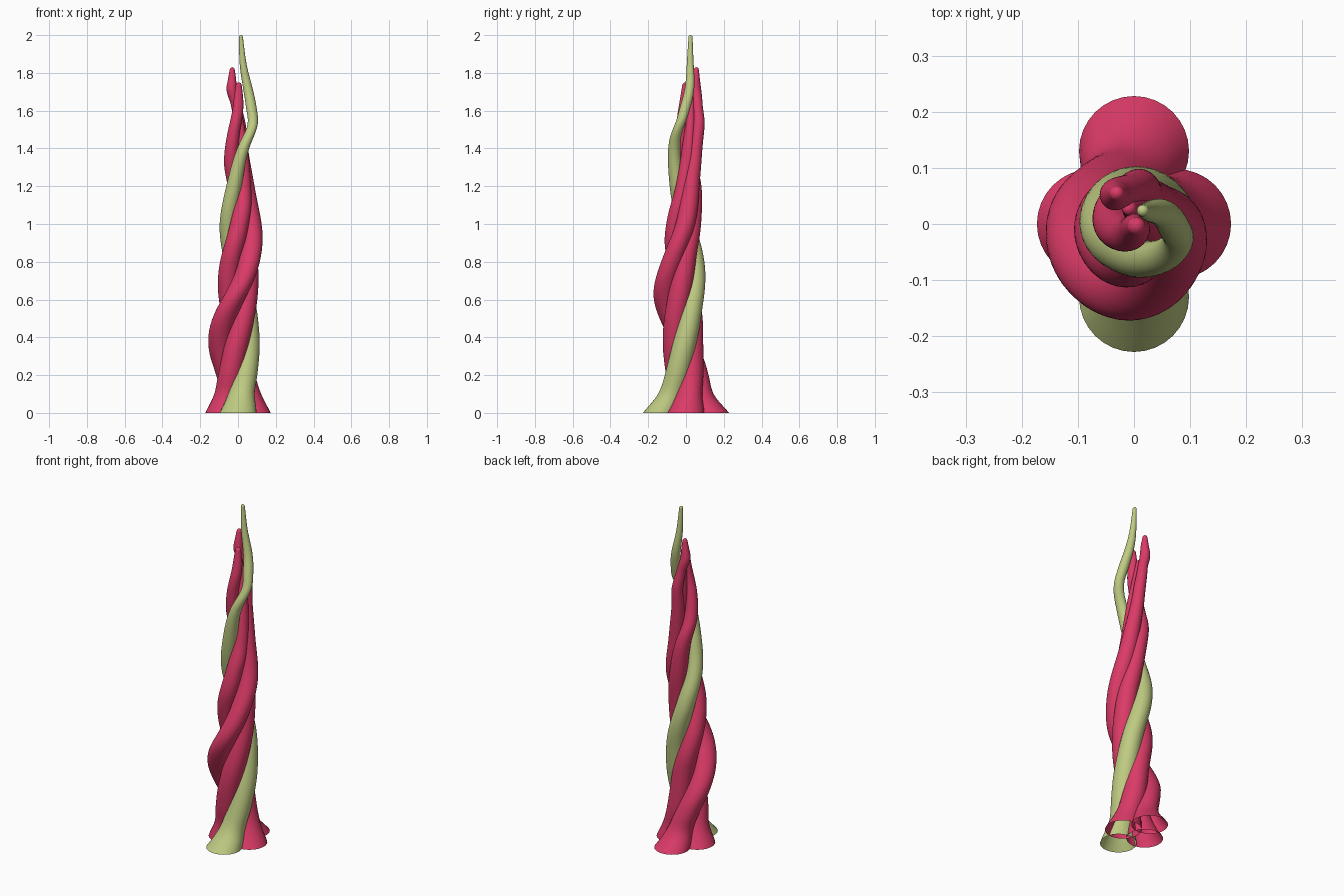
import bpy, bmesh, math


def material(name, rgb):
    m = bpy.data.materials.new(name)
    m.diffuse_color = (*rgb, 1)
    return m


RED = material("raspberry red", (0.71, 0.043, 0.135))
GREEN = material("pale olive green", (0.52, 0.60, 0.225))


def sample(keys, z):
    """Smooth cubic interpolation of (z, angle, path radius, tube radius)."""
    def slope(i, c):
        a, b = keys[max(i - 1, 0)], keys[min(i + 1, len(keys) - 1)]
        return (b[c] - a[c]) / (b[0] - a[0])
    i = max(k for k in range(len(keys) - 1) if keys[k][0] <= z)
    p, q = keys[i], keys[i + 1]
    h = q[0] - p[0]
    t = (z - p[0]) / h
    return [(2*t**3 - 3*t*t + 1) * p[c] + (t**3 - 2*t*t + t) * h * slope(i, c)
            + (3*t*t - 2*t**3) * q[c] + (t**3 - t*t) * h * slope(i + 1, c)
            for c in (1, 2, 3)]


def strand(name, keys, mat, rings=110, sides=32):
    """Tapering tube winding about the z axis, open at the foot."""
    bm = bmesh.new()
    top = keys[-1][0]
    previous = None
    for k in range(rings + 1):
        z = top * math.sin(k / rings * math.pi / 2)   # denser rings at the tip
        angle, path, r = sample(keys, z)
        tip = keys[-1][3]
        if top - z < tip:                              # rounded tip
            r *= math.sqrt(max(1 - (1 - (top - z) / tip) ** 2, 0.001))
        a = math.radians(angle)
        cx, cy = path * math.cos(a), path * math.sin(a)
        ring = [bm.verts.new((cx + r * math.cos(s * math.tau / sides),
                              cy + r * math.sin(s * math.tau / sides), z))
                for s in range(sides)]
        if previous:
            for s in range(sides):
                n = (s + 1) % sides
                bm.faces.new((previous[s], previous[n], ring[n], ring[s]))
        previous = ring
    bm.faces.new(previous)
    for f in bm.faces:
        f.smooth = True
    mesh = bpy.data.meshes.new(name)
    bm.to_mesh(mesh)
    bm.free()
    mesh.materials.append(mat)
    bpy.context.collection.objects.link(bpy.data.objects.new(name, mesh))


# green strand, starting at the front and reaching the highest tip
strand("green_strand", [
    (0, -90, .13, .098), (.1, -77, .08, .07), (.2, -52, .06, .065),
    (.4, 0, .052, .062), (.6, 48, .05, .056), (.85, 130, .048, .052),
    (1.0, 182, .052, .045), (1.2, 245, .05, .041), (1.4, 294, .068, .032),
    (1.53, 338, .084, .027), (1.62, 357, .07, .028), (1.72, 380, .055, .025),
    (1.85, 400, .035, .018), (2.0, 418, .028, .01)], GREEN)

# red strand from the back, bulging furthest outward
strand("back_red_strand", [
    (0, 90, .13, .098), (.1, 103, .078, .07), (.2, 133, .073, .066),
    (.33, 174, .088, .066), (.5, 227, .104, .064), (.64, 268, .112, .06),
    (.82, 313, .093, .056), (1.0, 357, .073, .052), (1.2, 392, .05, .045),
    (1.38, 428, .053, .036), (1.53, 442, .068, .031), (1.63, 460, .062, .027),
    (1.71, 482, .062, .028), (1.77, 481, .061, .021),
    (1.83, 479, .063, .011)], RED)

# red strand from the left, with the second tip
strand("left_red_strand", [
    (0, 180, .075, .098), (.1, 197, .058, .07), (.2, 225, .056, .066),
    (.4, 272, .06, .063), (.65, 328, .055, .06), (.85, 365, .047, .055),
    (1.0, 408, .04, .05), (1.2, 465, .04, .043), (1.35, 532, .037, .037),
    (1.5, 580, .026, .032), (1.65, 645, .008, .026),
    (1.75, 680, .005, .014)], RED)

# red strand from the right, ending inside the bundle
strand("right_red_strand", [
    (0, 0, .075, .098), (.1, 17, .055, .07), (.2, 45, .038, .065),
    (.4, 95, .03, .061), (.6, 163, .045, .058), (.75, 212, .055, .056),
    (.9, 255, .062, .053), (1.05, 290, .05, .048), (1.2, 335, .03, .042),
    (1.4, 395, .022, .034), (1.55, 440, .025, .024),
    (1.68, 470, .03, .012)], RED)
